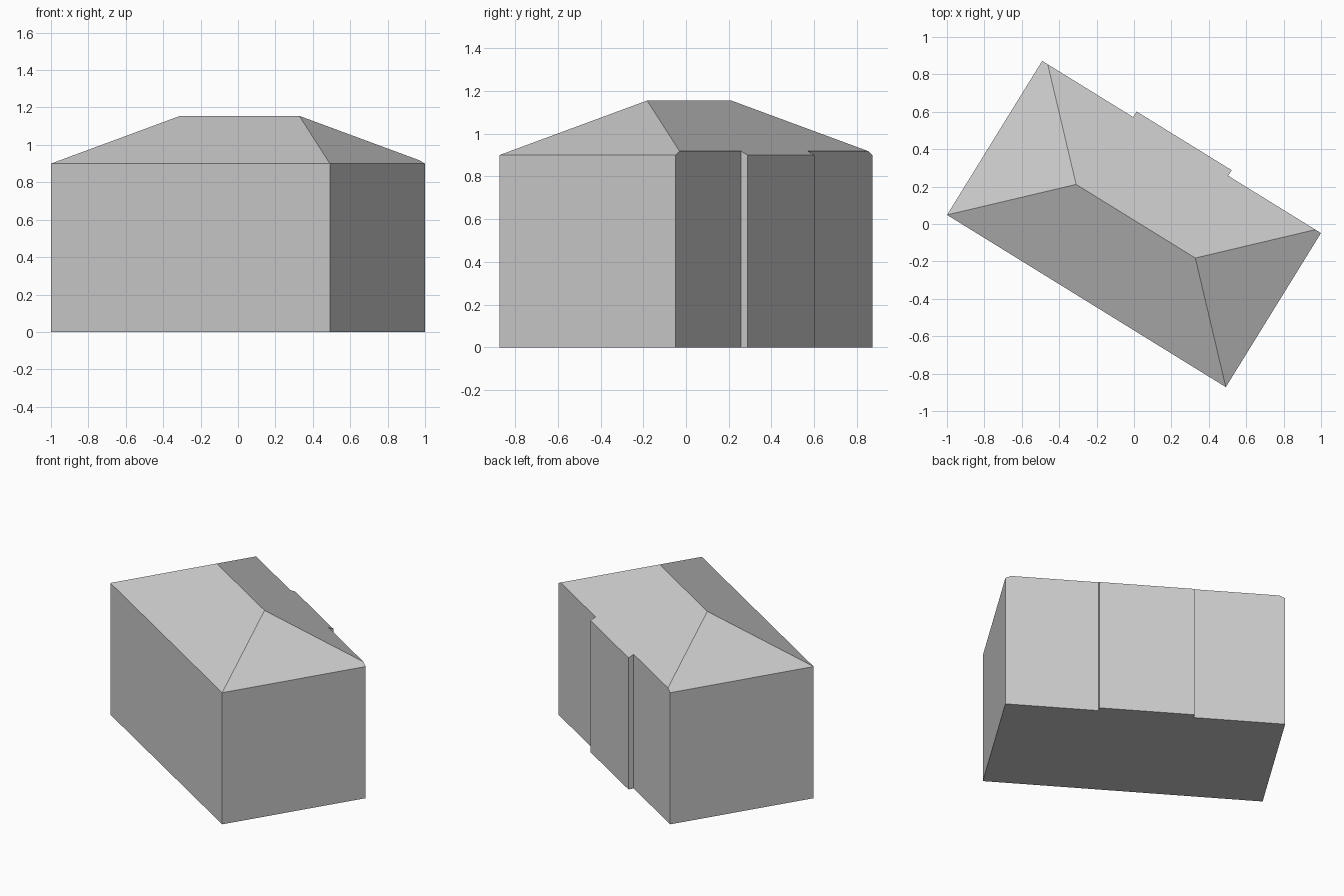
import bpy, bmesh, math
from mathutils import Matrix, Vector

cube = bpy.data.objects.get("Cube")
if cube:
    bpy.data.objects.remove(cube, do_unlink=True)

HALF_LENGTH, FRONT, BACK, BAY = 0.876, -0.484, 0.484, 0.519
BAY_LEFT, BAY_RIGHT = -0.304, 0.293
EAVES, RIDGE = 0.9, 1.155
TURN = math.radians(-31.7)

grey = bpy.data.materials.new("plain grey")
grey.use_nodes = True
grey.diffuse_color = (0.6, 0.6, 0.6, 1)
grey.node_tree.nodes["Principled BSDF"].inputs["Base Color"].default_value = grey.diffuse_color

# Footprint with a shallow bay projecting from the back wall
outline = [(-HALF_LENGTH, FRONT), (HALF_LENGTH, FRONT), (HALF_LENGTH, BACK),
           (BAY_RIGHT, BACK), (BAY_RIGHT, BAY), (BAY_LEFT, BAY),
           (BAY_LEFT, BACK), (-HALF_LENGTH, BACK)]
bm = bmesh.new()
base = bm.faces.new([bm.verts.new((x, y, 0)) for x, y in outline])
walls = bmesh.ops.extrude_face_region(bm, geom=[base])
top = [v for v in walls["geom"] if isinstance(v, bmesh.types.BMVert)]
bmesh.ops.translate(bm, verts=top, vec=(0, 0, RIDGE + 0.3))
bmesh.ops.recalc_face_normals(bm, faces=bm.faces)

# Hipped roof: trim the block with four planes of equal pitch
run = (BAY - FRONT) / 2
rise = RIDGE - EAVES
for eave, outward in (((0, FRONT), (0, -1)), ((0, BAY), (0, 1)),
                      ((-HALF_LENGTH, 0), (-1, 0)), ((HALF_LENGTH, 0), (1, 0))):
    normal = Vector((outward[0] * rise, outward[1] * rise, run)).normalized()
    cut = bmesh.ops.bisect_plane(bm, geom=bm.verts[:] + bm.edges[:] + bm.faces[:],
                                 plane_co=(*eave, EAVES), plane_no=normal,
                                 clear_outer=True, dist=1e-5)
    rim = [e for e in bm.edges if e.is_boundary]
    bmesh.ops.contextual_create(bm, geom=rim)

bmesh.ops.recalc_face_normals(bm, faces=bm.faces)
bm.transform(Matrix.Rotation(TURN, 4, "Z"))

mesh = bpy.data.meshes.new("building")
bm.to_mesh(mesh)
bm.free()
mesh.materials.append(grey)
building = bpy.data.objects.new("building", mesh)
bpy.context.collection.objects.link(building)
